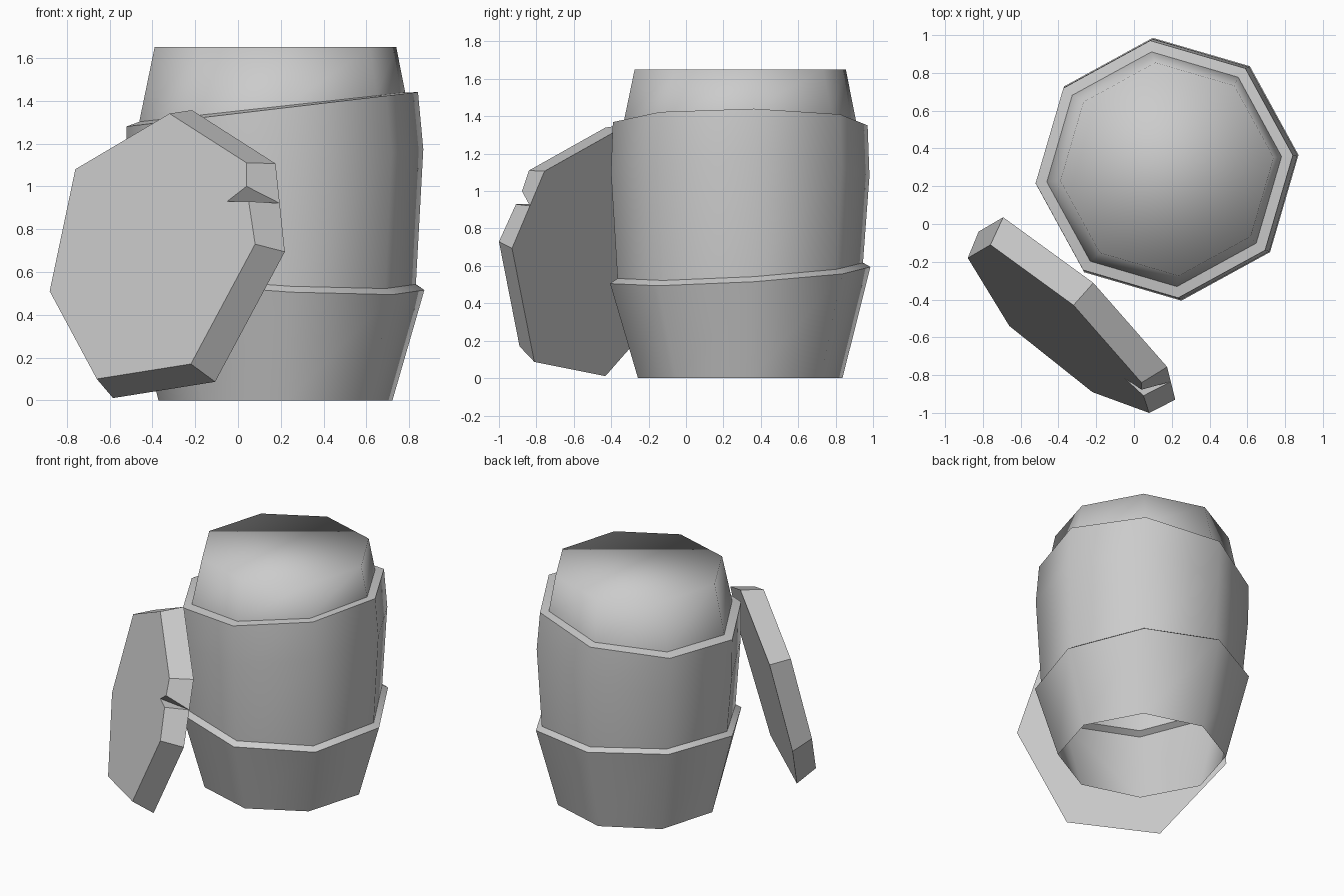
import bpy, bmesh, math
from mathutils import Vector

cube = bpy.data.objects.get("Cube")
if cube:
    bpy.data.objects.remove(cube)

grey = bpy.data.materials.new("plain_grey")
grey.use_nodes = True
colour = (0.6, 0.6, 0.6, 1)
grey.diffuse_color = colour
grey.node_tree.nodes["Principled BSDF"].inputs["Base Color"].default_value = colour


def finish(bm, name):
    bmesh.ops.recalc_face_normals(bm, faces=bm.faces)
    mesh = bpy.data.meshes.new(name)
    bm.to_mesh(mesh)
    bm.free()
    mesh.materials.append(grey)
    obj = bpy.data.objects.new(name, mesh)
    bpy.context.collection.objects.link(obj)
    return obj


SIDES = 8
TURN = math.radians(6.2)
CENTRE = Vector((0.175, 0.29, 0))


def ring(bm, radius, z, tilt_x=0, tilt_y=0, shift=0):
    """Octagon of vertices lying in a tilted plane."""
    verts = []
    for i in range(SIDES):
        a = TURN + math.tau * i / SIDES
        x, y = radius * math.cos(a), radius * math.sin(a)
        verts.append(bm.verts.new(CENTRE + Vector((x + shift, y, z + tilt_x * x + tilt_y * y))))
    return verts


# Barrel: open at the bottom, closed at the top, with two slanted steps
bm = bmesh.new()
rings = [
    ring(bm, 0.55, 0),
    ring(bm, 0.70, 0.55, -0.056, 0.058),
    ring(bm, 0.66, 0.575, -0.056, 0.058),
    ring(bm, 0.695, 1.09, 0.12),
    ring(bm, 0.685, 1.36, 0.118, 0, -0.015),
    ring(bm, 0.625, 1.37, 0.11, 0, -0.015),
    ring(bm, 0.568, 1.65),
]
for low, high in zip(rings, rings[1:]):
    for i in range(SIDES):
        j = (i + 1) % SIDES
        bm.faces.new((low[i], low[j], high[j], high[i]))
bm.faces.new(rings[-1])
for f in bm.faces:
    f.smooth = True
# Step edges stay crisp, everything else is smooth
for k in (1, 2, 4, 5):
    for i in range(SIDES):
        bm.edges.get((rings[k][i], rings[k][(i + 1) % SIDES])).smooth = False
finish(bm, "barrel")

# Leaning lid: seven-sided plate with a chip in its edge
face = [Vector(p) for p in (
    (-0.32, -0.43, 1.34), (0.04, -0.84, 1.11),
    (0.04, -0.877, 1.0), (-0.05, -0.816, 0.93), (0.05, -0.909, 0.93),
    (0.08, -1.0, 0.73), (-0.22, -0.89, 0.17), (-0.66, -0.54, 0.10),
    (-0.88, -0.18, 0.51), (-0.76, -0.11, 1.08))]
CHIP = (2, 3, 4)
corners = [p for i, p in enumerate(face) if i not in CHIP]
middle = sum(corners, Vector()) / len(corners)
depth = Vector((0.66, 0.71, -0.245)) * 0.15


def back_point(p):
    return middle + (p - middle) * 1.085 + depth


bm = bmesh.new()
front = [bm.verts.new(p) for p in face]
chip_back = bm.verts.new(back_point(face[1]).lerp(back_point(face[5]), 0.45))
back = [chip_back if i in CHIP else bm.verts.new(back_point(p)) for i, p in enumerate(face)]
bm.faces.new(front)
bm.faces.new([v for i, v in enumerate(back) if i not in CHIP[1:]])
for i in range(len(front)):
    j = (i + 1) % len(front)
    if back[i] is back[j]:
        bm.faces.new((front[i], front[j], back[i]))
    else:
        bm.faces.new((front[i], front[j], back[j], back[i]))
finish(bm, "lid")
